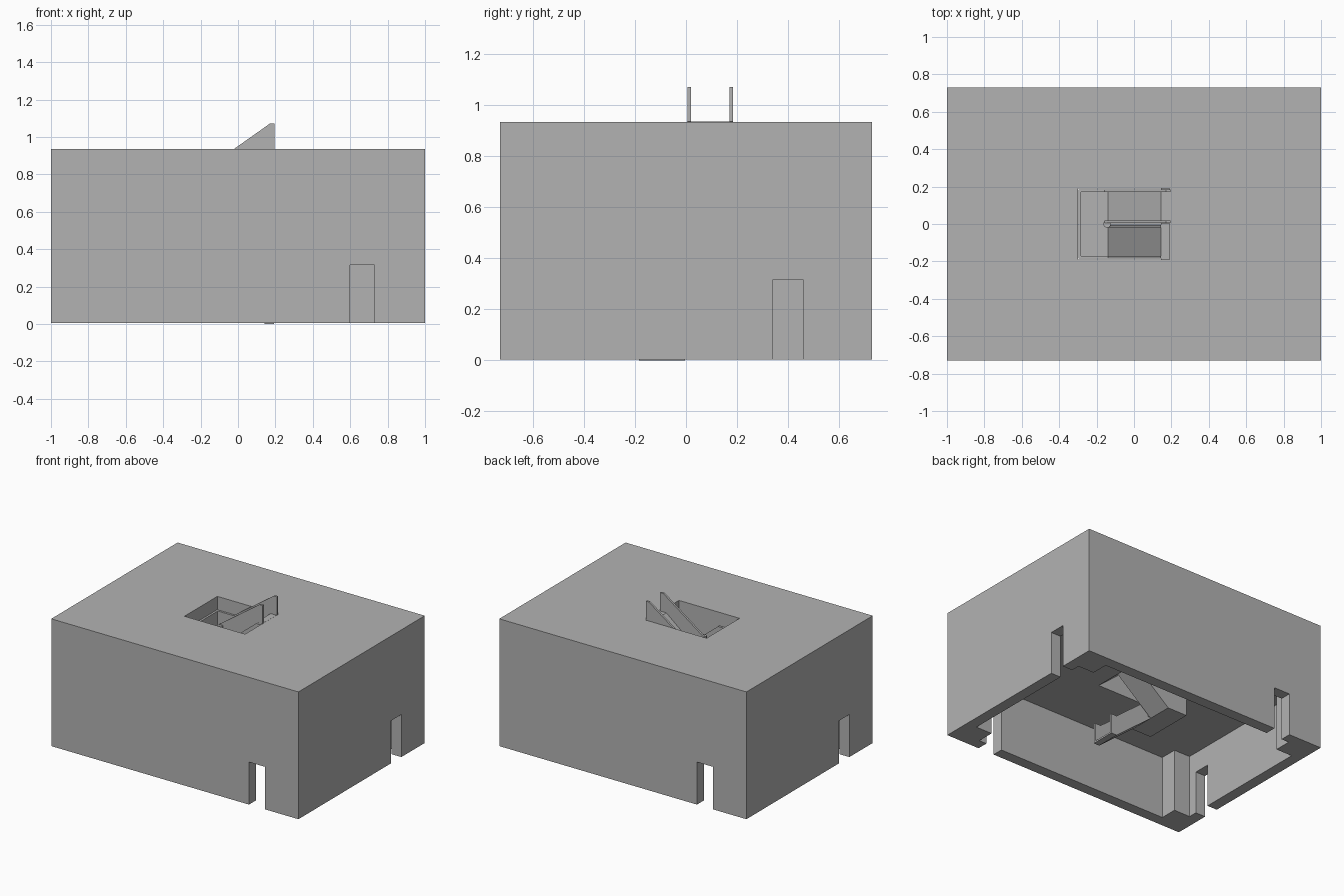
import bpy
import bmesh

cube = bpy.data.objects.get("Cube")
if cube:
    bpy.data.objects.remove(cube, do_unlink=True)

grey = bpy.data.materials.new("plain grey")
grey.use_nodes = True
grey.diffuse_color = (0.45, 0.45, 0.45, 1)
grey.node_tree.nodes["Principled BSDF"].inputs["Base Color"].default_value = grey.diffuse_color


def prism(name, points, axis, low, high):
    """Extrude an outline along z (points are x, y) or along y (points are x, z)."""
    bm = bmesh.new()
    place = (lambda a, b: (a, b, low)) if axis == "z" else (lambda a, b: (a, low, b))
    face = bm.faces.new([bm.verts.new(place(a, b)) for a, b in points])
    moved = bmesh.ops.extrude_face_region(bm, geom=[face])["geom"]
    step = (0, 0, high - low) if axis == "z" else (0, high - low, 0)
    bmesh.ops.translate(bm, verts=[v for v in moved if isinstance(v, bmesh.types.BMVert)], vec=step)
    bmesh.ops.recalc_face_normals(bm, faces=bm.faces)
    mesh = bpy.data.meshes.new(name)
    bm.to_mesh(mesh)
    bm.free()
    mesh.materials.append(grey)
    obj = bpy.data.objects.new(name, mesh)
    bpy.context.collection.objects.link(obj)
    return obj


def block(name, x0, x1, y0, y1, z0, z1):
    return prism(name, [(x0, y0), (x1, y0), (x1, y1), (x0, y1)], "z", z0, z1)


def carve(target, cutters):
    """Cut shapes out of the target and discard the cutters."""
    for cutter in cutters:
        cutter.hide_render = True
        mod = target.modifiers.new("cut", "BOOLEAN")
        mod.operation = "DIFFERENCE"
        mod.solver = "EXACT"
        mod.object = cutter
    graph = bpy.context.evaluated_depsgraph_get()
    result = bpy.data.meshes.new_from_object(target.evaluated_get(graph))
    target.modifiers.clear()
    target.data = result
    for cutter in cutters:
        bpy.data.objects.remove(cutter, do_unlink=True)


# Main dimensions
TOP, CEILING = 0.935, 0.462
IN_X, IN_Y = 0.92, 0.65        # inner wall faces
POST_X, POST_Y = 0.79, 0.525   # inner faces of the corner posts
THICK, RAIL = 0.012, 0.135     # chute floor thickness, rail height
STEP = 0.231                   # drop of each ramp
LEFT, RIGHT = -0.14, 0.145     # ends of the sloped floors
WALL = 0.015
LANE = 0.185                   # outer edge of a lane

# Housing with a hollow underside that leaves four corner posts
housing = block("housing", -1, 1, -0.73, 0.73, 0.004, TOP)
quarter = [(IN_X, POST_Y), (POST_X, POST_Y), (POST_X, IN_Y)]
half = quarter + [(-x, y) for x, y in reversed(quarter)]
outline = half + [(-x, -y) for x, y in half]
cutters = [prism("cavity_cutter", outline, "z", -0.1, CEILING)]

# One notch in every wall, turned half around for the opposite side
for s in (1, -1):
    for name, xs, ys in (("end_notch", (0.9, 1.1), (0.34, 0.46)),
                         ("side_notch", (0.6, 0.73), (-0.85, -0.63))):
        x0, x1 = sorted(s * v for v in xs)
        y0, y1 = sorted(s * v for v in ys)
        cutters.append(block(name, x0, x1, y0, y1, -0.1, 0.315))

# Shaft through the lid, with a pocket where the chute turns round
mid = THICK + 2 * STEP
shaft = [(-0.3, 0.4), (RIGHT, 0.4), (RIGHT, mid), (0.305, mid),
         (0.305, 0.65), (0.19, 0.65), (0.19, 1), (-0.3, 1)]
cutters.append(prism("shaft_cutter", shaft, "y", -0.19, 0.19))
carve(housing, cutters)

# Four ramps winding down: side, level on the left, level on the right
ramps = [("entry_ramp", 1, 3, 4), ("second_ramp", -1, 3, 2),
         ("third_ramp", 1, 1, 2), ("exit_ramp", -1, 1, 0)]
for name, side, left_level, right_level in ramps:
    zl, zr = THICK + left_level * STEP, THICK + right_level * STEP
    end = RIGHT if right_level == 2 else 0.192
    floor = [(LEFT, zl), (RIGHT, zr)]
    under = [(RIGHT, zr - THICK), (LEFT, zl - THICK)]
    if end > RIGHT:
        floor.append((end, zr))
        under.insert(0, (end, zr - THICK))
    y0, y1 = sorted((side * 0.004, side * LANE))
    prism(name + "_floor", floor + under, "y", y0, y1)
    # Rails follow the slope on both edges of the lane
    rail_end = end + 0.003
    if right_level == 2:
        rail = [(LEFT, zl + RAIL), (RIGHT, zr + RAIL)]
    elif right_level == 4:
        rail = [(-0.157, zl + RAIL), (0.17, zr + RAIL), (rail_end, zr + RAIL), (rail_end, zr)]
    else:
        rail = [(LEFT, zl + RAIL), (RIGHT, zr + RAIL), (end, zr + RAIL), (end, zr - THICK)]
    for label, edge in (("inner", 0.005), ("outer", LANE - WALL)):
        y0, y1 = sorted((side * edge, side * (edge + WALL)))
        prism(f"{name}_{label}_rail", rail + under[-2:], "y", y0, y1)

# Two flat turning landings on the left, each with a rail on three sides
for name, level in (("upper_landing", 3), ("lower_landing", 1)):
    z = THICK + level * STEP
    x0 = -0.298
    block(name + "_floor", x0, LEFT, -LANE, LANE, z - THICK, z)
    block(name + "_end_rail", x0, x0 + WALL, -LANE, LANE, z, z + RAIL)
    for label, y in (("front", -LANE), ("back", LANE - WALL)):
        block(f"{name}_{label}_rail", x0 + WALL, LEFT, y, y + WALL, z, z + RAIL)
    # Rounded nose on the centre divider
    bpy.ops.mesh.primitive_cylinder_add(vertices=16, radius=0.02, depth=RAIL,
                                        location=(LEFT - 0.004, 0, z + RAIL / 2))
    nose = bpy.context.object
    nose.name = name + "_divider_nose"
    nose.data.materials.append(grey)
